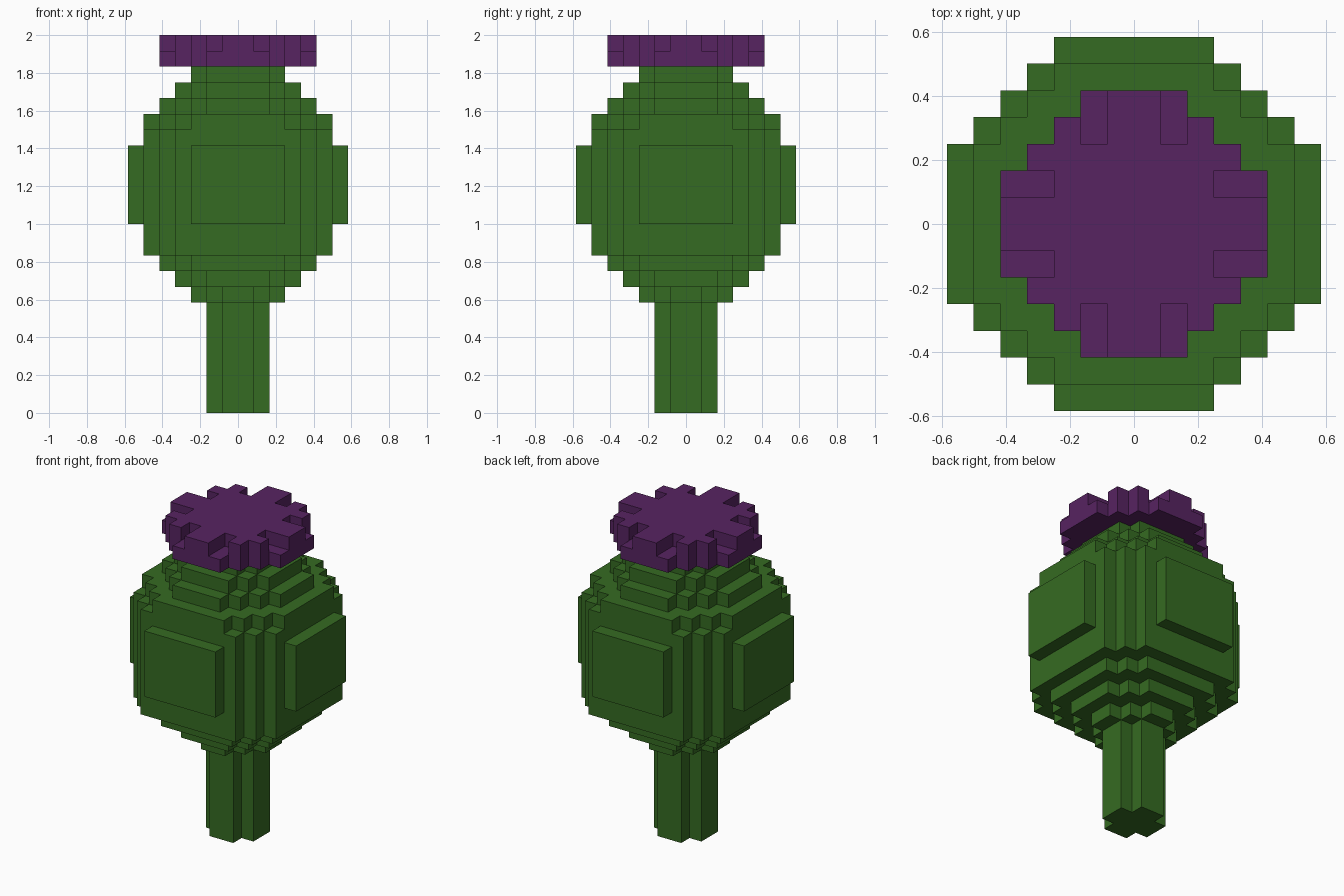
import bpy
import bmesh

UNIT = 1 / 12  # edge length of one block

cube = bpy.data.objects.get("Cube")
if cube:
    bpy.data.objects.remove(cube, do_unlink=True)


def make_material(name, color):
    mat = bpy.data.materials.new(name)
    mat.use_nodes = True
    mat.diffuse_color = color
    mat.node_tree.nodes["Principled BSDF"].inputs["Base Color"].default_value = color
    return mat


def staircase(reach, flat):
    """One stepped corner, from the +x side (reach, flat) to the +y side."""
    x, y = reach, flat
    points = [(x, y)]
    while x > flat:
        x -= 1
        points.append((x, y))
        y += 1
        points.append((x, y))
    return points


def add_layer(bm, corner, bottom, top):
    """Repeat a corner around the z axis and extrude it into a slab."""
    outline = []
    for _ in range(4):
        outline += corner
        corner = [(-y, x) for x, y in corner]
    verts = [bm.verts.new((x * UNIT, y * UNIT, bottom * UNIT)) for x, y in outline]
    base = bm.faces.new(verts)
    result = bmesh.ops.extrude_face_region(bm, geom=[base], use_keep_orig=True)
    for v in result["geom"]:
        if isinstance(v, bmesh.types.BMVert):
            v.co.z = top * UNIT


def build(name, layers, material):
    mesh = bpy.data.meshes.new(name)
    bm = bmesh.new()
    for corner, bottom, top in layers:
        add_layer(bm, corner, bottom, top)
    bmesh.ops.recalc_face_normals(bm, faces=bm.faces)
    bm.to_mesh(mesh)
    bm.free()
    mesh.materials.append(material)
    obj = bpy.data.objects.new(name, mesh)
    bpy.context.collection.objects.link(obj)


green = make_material("leaf green", (0.036, 0.147, 0.016, 1))
purple = make_material("deep purple", (0.095, 0.017, 0.12, 1))

# Stem
build("stem", [(staircase(2, 1), 0, 7)], green)

# Round pod: reach, flat half-width, bottom, top of every layer
pod_layers = [
    (3, 1, 7, 8), (4, 2, 8, 9), (5, 3, 9, 10), (6, 4, 10, 12),
    (7, 3, 12, 17),
    (6, 4, 17, 18), (6, 3, 18, 19), (5, 2, 19, 20), (4, 2, 20, 21),
    (3, 2, 21, 22),
]
build("pod", [(staircase(r, f), b, t) for r, f, b, t in pod_layers], green)

# Crown: solid lower slab and notched upper slab
notched = [(5, 1), (3, 1), (3, 2), (4, 2), (4, 3), (3, 3),
           (3, 4), (2, 4), (2, 3), (1, 3), (1, 5)]
build("crown", [(staircase(5, 2), 22, 23), (notched, 23, 24)], purple)
